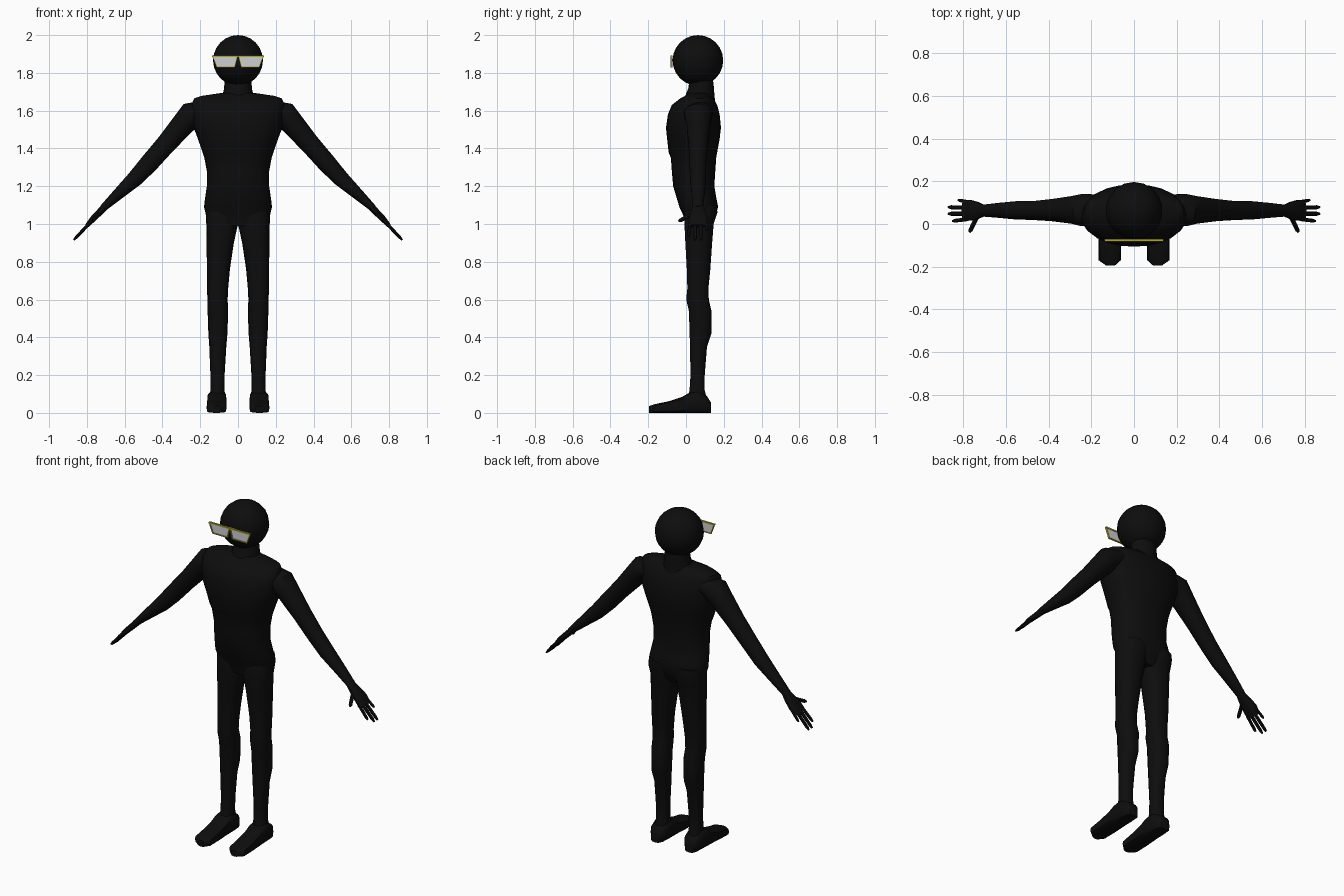
import bpy, bmesh, math
from mathutils import Vector


def material(name, rgb):
    m = bpy.data.materials.new(name)
    m.diffuse_color = (*rgb, 1)
    return m


BLACK = material("black", (0.004, 0.004, 0.004))
GOLD = material("olive gold", (0.42, 0.38, 0.05))
LENS = material("pale grey", (0.62, 0.62, 0.64))


def finish(bm, name, mat, smooth=40):
    bmesh.ops.recalc_face_normals(bm, faces=bm.faces)
    mesh = bpy.data.meshes.new(name)
    bm.to_mesh(mesh)
    bm.free()
    ob = bpy.data.objects.new(name, mesh)
    bpy.context.collection.objects.link(ob)
    mesh.materials.append(mat)
    if smooth:
        bpy.ops.object.select_all(action='DESELECT')
        ob.select_set(True)
        bpy.context.view_layer.objects.active = ob
        bpy.ops.object.shade_smooth_by_angle(angle=math.radians(smooth))
    return ob


def loft(name, rings, mat, n=16, power=1.0, turn=0.0, smooth=40):
    """Skin between rings given as (centre, half axis u, half axis v)."""
    bm = bmesh.new()
    loops = []
    for c, u, v in rings:
        loop = []
        for i in range(n):
            a = 2 * math.pi * i / n + turn
            ca, sa = math.cos(a), math.sin(a)
            ca = math.copysign(abs(ca) ** power, ca)
            sa = math.copysign(abs(sa) ** power, sa)
            loop.append(bm.verts.new(Vector(c) + Vector(u) * ca + Vector(v) * sa))
        loops.append(loop)
    for a, b in zip(loops, loops[1:]):
        for i in range(n):
            j = (i + 1) % n
            bm.faces.new((a[i], a[j], b[j], b[i]))
    bm.faces.new(loops[0])
    bm.faces.new(loops[-1])
    return finish(bm, name, mat, smooth)


def upright(z, x0, x1, y0, y1):
    """Horizontal ring from its extents."""
    return (((x0 + x1) / 2, (y0 + y1) / 2, z),
            ((x1 - x0) / 2, 0, 0), (0, (y1 - y0) / 2, 0))


# Head
bm = bmesh.new()
bmesh.ops.create_uvsphere(bm, u_segments=18, v_segments=12, radius=0.134)
bmesh.ops.translate(bm, verts=bm.verts, vec=(0, 0.063, 1.866))
finish(bm, "head", BLACK)

# Neck
loft("neck", [upright(z, -w, w, a, b) for z, w, a, b in [
    (1.64, 0.090, -0.01, 0.155), (1.69, 0.080, 0.0, 0.15),
    (1.72, 0.073, 0.013, 0.148), (1.79, 0.072, 0.02, 0.14)]], BLACK)

# Torso: height, half width, front, back
loft("torso", [upright(z, -w, w, a, b) for z, w, a, b in [
    (0.99, 0.150, 0.0, 0.13), (1.04, 0.168, -0.012, 0.155),
    (1.09, 0.180, -0.035, 0.17), (1.14, 0.174, -0.05, 0.16),
    (1.20, 0.165, -0.068, 0.15), (1.28, 0.165, -0.075, 0.155),
    (1.35, 0.178, -0.08, 0.16), (1.38, 0.188, -0.092, 0.165),
    (1.45, 0.212, -0.10, 0.178), (1.51, 0.235, -0.106, 0.185),
    (1.58, 0.248, -0.096, 0.178), (1.63, 0.248, -0.075, 0.165),
    (1.665, 0.232, -0.03, 0.145), (1.678, 0.195, -0.005, 0.13),
    (1.694, 0.085, 0.01, 0.12)]], BLACK, n=24, power=0.9)

for s, side in ((-1, "left"), (1, "right")):
    # Leg: height, inner edge, outer edge, front, back
    loft(side + "_leg", [upright(z, s * a, s * b, f, k) for z, a, b, f, k in [
        (1.10, 0.0, 0.165, 0.0, 0.165), (1.06, 0.0, 0.17, -0.01, 0.168),
        (1.00, 0.0, 0.168, -0.01, 0.148), (0.90, 0.022, 0.166, -0.005, 0.14),
        (0.76, 0.043, 0.165, 0.003, 0.13), (0.66, 0.052, 0.164, 0.006, 0.12),
        (0.60, 0.055, 0.162, 0.0, 0.122), (0.54, 0.052, 0.161, 0.014, 0.136),
        (0.42, 0.056, 0.157, 0.018, 0.136), (0.35, 0.062, 0.152, 0.02, 0.112),
        (0.20, 0.071, 0.146, 0.023, 0.1), (0.12, 0.071, 0.146, 0.018, 0.1),
        (0.06, 0.066, 0.155, 0.0, 0.115)]], BLACK, n=14, power=0.85)

    # Foot: depth, inner edge, outer edge, height
    loft(side + "_foot", [((s * (a + b) / 2, y, h / 2), ((b - a) / 2, 0, 0), (0, 0, h / 2))
         for y, a, b, h in [
        (0.132, 0.085, 0.14, 0.055), (0.11, 0.066, 0.157, 0.09),
        (0.06, 0.060, 0.163, 0.115), (0.02, 0.060, 0.164, 0.108),
        (-0.02, 0.060, 0.165, 0.085), (-0.09, 0.060, 0.166, 0.062),
        (-0.17, 0.062, 0.166, 0.045), (-0.195, 0.09, 0.13, 0.036)]],
        BLACK, n=12, power=0.5)

    # Arm: x, height, half thickness, front, back
    nx, nz = 0.74, 0.67
    loft(side + "_arm", [((s * x, (f + k) / 2, z), (s * nx * r, 0, nz * r), (0, (k - f) / 2, 0))
         for x, z, r, f, k in [
        (0.17, 1.60, 0.070, 0.0, 0.14), (0.235, 1.588, 0.071, -0.012, 0.142),
        (0.285, 1.535, 0.063, 0.0, 0.132), (0.38, 1.425, 0.053, 0.012, 0.118),
        (0.47, 1.322, 0.050, 0.018, 0.108), (0.545, 1.24, 0.043, 0.02, 0.108),
        (0.63, 1.162, 0.031, 0.028, 0.1), (0.715, 1.083, 0.019, 0.035, 0.09)]],
        BLACK, n=14)

    # Palm
    loft(side + "_palm", [((s * x, (f + k) / 2, z), (s * nx * r, 0, nz * r), (0, (k - f) / 2, 0))
         for x, z, r, f, k in [
        (0.70, 1.095, 0.019, 0.037, 0.088), (0.735, 1.06, 0.018, 0.022, 0.105),
        (0.77, 1.025, 0.016, 0.014, 0.115), (0.80, 0.99, 0.011, 0.012, 0.108)]],
        BLACK, n=10, power=0.8)

    # Fingers and thumb: start, end, radius
    for i, (p, q, r) in enumerate([
            ((0.785, 0.022, 1.005), (0.85, 0.014, 0.935), 0.009),
            ((0.785, 0.048, 1.005), (0.87, 0.048, 0.915), 0.0095),
            ((0.785, 0.076, 1.005), (0.87, 0.079, 0.915), 0.0095),
            ((0.765, 0.102, 1.025), (0.825, 0.112, 0.965), 0.008),
            ((0.738, 0.030, 1.05), (0.77, -0.038, 1.015), 0.011)]):
        p, q = Vector((s * p[0], *p[1:])), Vector((s * q[0], *q[1:]))
        d = (q - p).normalized()
        u = d.cross(Vector((s * nx, 0, nz))).normalized()
        v = d.cross(u)
        loft(f"{side}_{'thumb' if i == 4 else 'finger_' + str(i + 1)}",
             [(p, u * r, v * r), (p.lerp(q, 0.85), u * r, v * r * 0.85),
              (q, u * r * 0.55, v * r * 0.5)], BLACK, n=8)

    # Glasses lens
    Y = -0.076
    corners = [(0.003, 1.889), (0.134, 1.889), (0.112, 1.832), (0.018, 1.832)]
    bm = bmesh.new()
    face = bm.faces.new([bm.verts.new((s * x, Y, z)) for x, z in corners])
    ext = bmesh.ops.extrude_face_region(bm, geom=[face])
    bmesh.ops.translate(bm, vec=(0, 0.003, 0),
                        verts=[v for v in ext["geom"] if isinstance(v, bmesh.types.BMVert)])
    finish(bm, side + "_lens", LENS, 0)

    # Glasses frame bars around the lens
    for i, edge in enumerate(("top", "outer", "bottom", "inner")):
        a, b = corners[i], corners[(i + 1) % 4]
        p, q = Vector((s * a[0], Y, a[1])), Vector((s * b[0], Y, b[1]))
        d = (q - p).normalized()
        t = 0.006 if i == 0 else 0.0035
        u, v = d.cross(Vector((0, 1, 0))) * t, Vector((0, 0.008, 0))
        loft(f"{side}_frame_{edge}", [(p - d * 0.003, u, v), (q + d * 0.003, u, v)],
             GOLD, n=4, turn=math.pi / 4, smooth=0)
